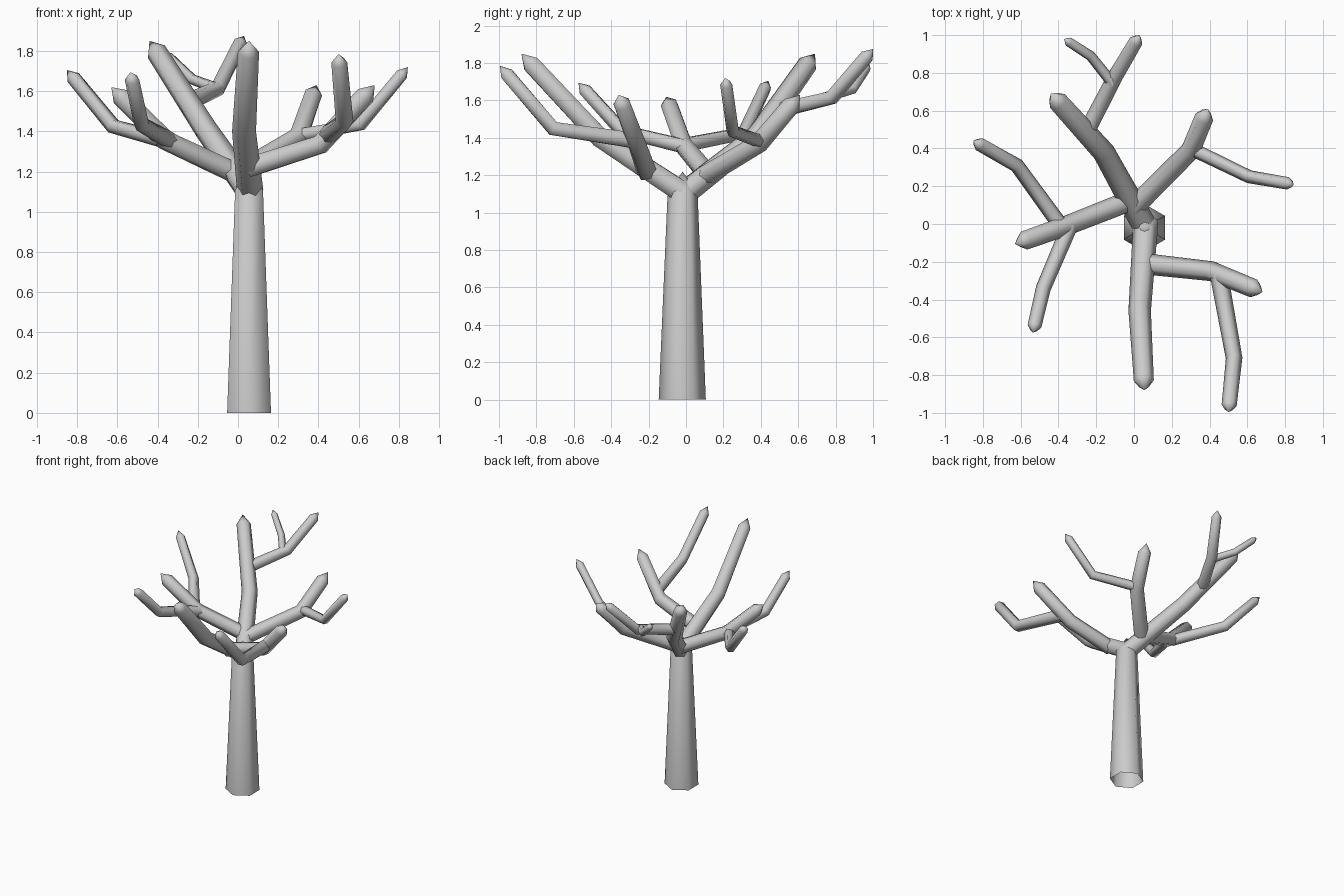
import bpy, bmesh, math
from mathutils import Vector

if "Cube" in bpy.data.objects:
    bpy.data.objects.remove(bpy.data.objects["Cube"])

SIDES = 6
UP = Vector((0, 0, 1))


def limb(name, points, r0, r1, side_axis=None):
    """Tapered hexagonal tube, open at the root, closed with a pointed tip at the last point."""
    pts = [Vector(p) for p in points]
    tip = pts[-1]
    end_dir = (tip - pts[-2]).normalized()
    pts[-1] = tip - end_dir * r1 * 1.4
    n = len(pts)
    bm = bmesh.new()
    rings = []
    for i, p in enumerate(pts):
        before = (p - pts[i - 1]).normalized() if i else None
        after = (pts[i + 1] - p).normalized() if i < n - 1 else None
        d = ((before or after) + (after or before)).normalized()
        u = Vector(side_axis) if side_axis else d.cross(UP).normalized()
        v = d.cross(u).normalized()
        r = r0 + (r1 - r0) * i / (n - 1)
        rings.append([bm.verts.new(p + r * (u * math.cos(a) + v * math.sin(a)))
                      for a in (2 * math.pi * k / SIDES for k in range(SIDES))])
    for a, b in zip(rings, rings[1:]):
        for k in range(SIDES):
            j = (k + 1) % SIDES
            bm.faces.new((a[k], a[j], b[j], b[k]))
    apex = bm.verts.new(tip)
    for k in range(SIDES):
        bm.faces.new((rings[-1][k], rings[-1][(k + 1) % SIDES], apex))
    bmesh.ops.recalc_face_normals(bm, faces=bm.faces)
    for f in bm.faces:
        f.smooth = True
    me = bpy.data.meshes.new(name)
    bm.to_mesh(me)
    bm.free()
    ob = bpy.data.objects.new(name, me)
    bpy.context.collection.objects.link(ob)
    return ob


# Trunk
limb("trunk", [(0.055, -0.02, 0), (0.055, -0.018, 1.22)], 0.126, 0.08, (0, 1, 0))

# Main boughs
limb("front_bough", [(0.06, -0.02, 1.11), (0.03, -0.46, 1.40), (0.055, -0.88, 1.85)], 0.066, 0.053)
limb("back_bough", [(0.05, 0.0, 1.11), (-0.16, 0.38, 1.41), (-0.44, 0.69, 1.85)], 0.066, 0.053)

# Branches growing from the boughs
limb("front_right_branch", [(0.05, -0.21, 1.22), (0.41, -0.25, 1.335), (0.68, -0.36, 1.63)], 0.056, 0.05)
limb("back_right_branch", [(0.0, 0.09, 1.19), (0.30, 0.39, 1.37), (0.39, 0.61, 1.63)], 0.055, 0.05)
limb("left_branch", [(-0.03, 0.12, 1.20), (-0.36, -0.01, 1.355), (-0.63, -0.105, 1.62)], 0.055, 0.05)
limb("back_branch", [(-0.24, 0.51, 1.55), (-0.10, 0.78, 1.615), (0.03, 1.0, 1.875)], 0.044, 0.037)

# Twigs
limb("front_right_twig", [(0.45, -0.27, 1.385), (0.53, -0.71, 1.45), (0.5, -0.995, 1.785)], 0.048, 0.04)
limb("back_right_twig", [(0.30, 0.40, 1.38), (0.61, 0.25, 1.435), (0.845, 0.21, 1.72)], 0.037, 0.033)
limb("left_back_twig", [(-0.38, -0.02, 1.36), (-0.62, 0.31, 1.425), (-0.85, 0.44, 1.705)], 0.042, 0.036)
limb("left_front_twig", [(-0.34, -0.01, 1.355), (-0.48, -0.34, 1.435), (-0.535, -0.575, 1.695)], 0.043, 0.037)
limb("back_twig", [(-0.11, 0.74, 1.615), (-0.23, 0.89, 1.66), (-0.37, 0.98, 1.795)], 0.029, 0.025)
